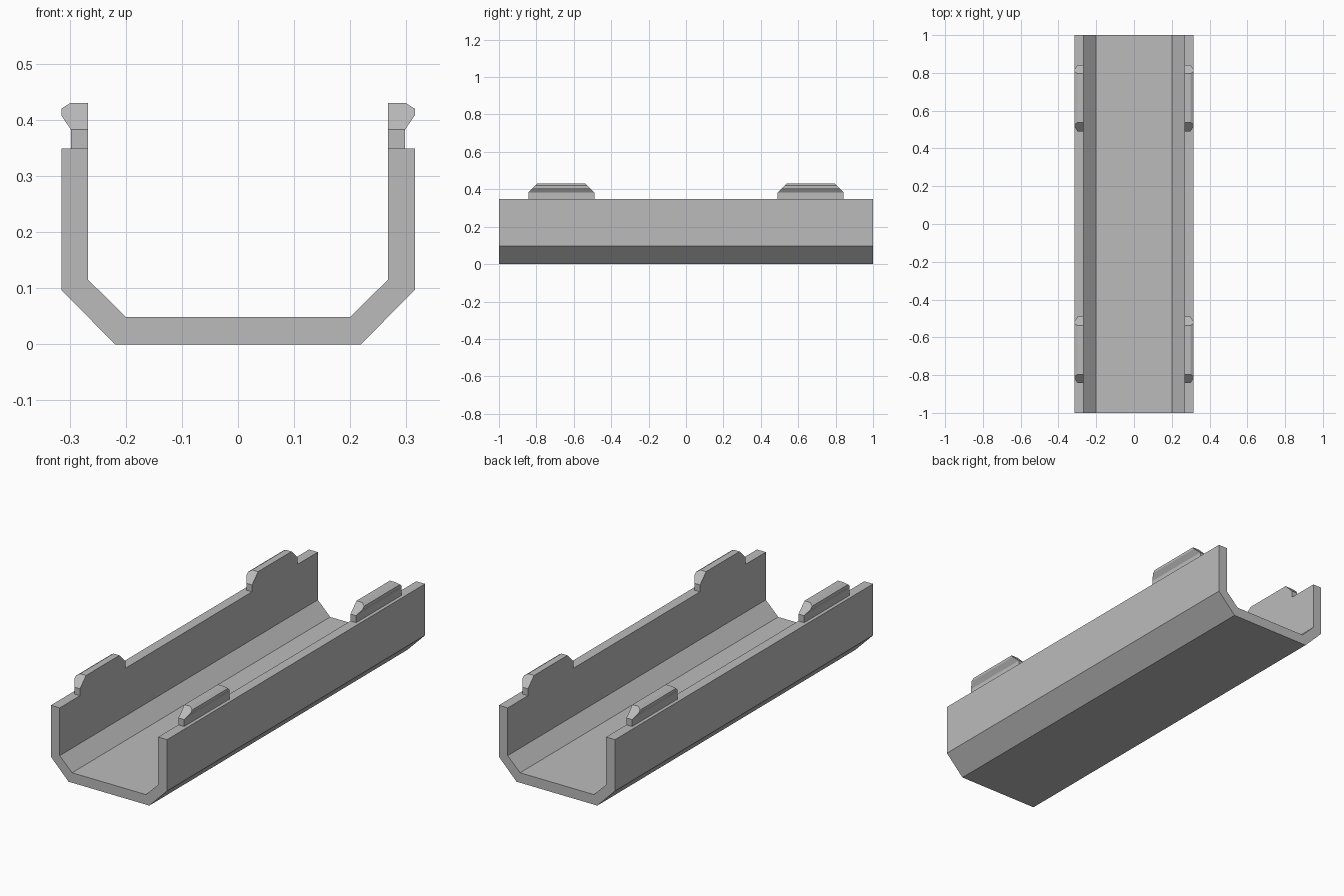
import bpy
import bmesh

cube = bpy.data.objects.get("Cube")
if cube:
    bpy.data.objects.remove(cube, do_unlink=True)

grey = bpy.data.materials.new("plain_grey")
grey.use_nodes = True
colour = (0.5, 0.5, 0.5, 1)
grey.diffuse_color = colour
grey.node_tree.nodes["Principled BSDF"].inputs["Base Color"].default_value = colour


def extrude_profile(name, profile, y0, y1, slope_from=None):
    """Extrude an (x, z) profile along y; ends lean inward at 45 degrees above slope_from."""
    bm = bmesh.new()

    def ring(y, sign):
        verts = []
        for x, z in profile:
            inset = max(0, z - slope_from) if slope_from is not None else 0
            verts.append(bm.verts.new((x, y + sign * inset, z)))
        return verts

    a, b = ring(y0, 1), ring(y1, -1)
    bm.faces.new(a)
    bm.faces.new(b[::-1])
    for i in range(len(a)):
        j = (i + 1) % len(a)
        bm.faces.new((a[i], b[i], b[j], a[j]))
    bmesh.ops.recalc_face_normals(bm, faces=bm.faces)
    mesh = bpy.data.meshes.new(name)
    bm.to_mesh(mesh)
    bm.free()
    mesh.materials.append(grey)
    obj = bpy.data.objects.new(name, mesh)
    bpy.context.collection.objects.link(obj)
    return obj


def mirrored(points):
    return points + [(-x, z) for x, z in reversed(points)]


# Open channel with chamfered lower corners
WALL_IN, WALL_OUT, RIM = 0.267, 0.315, 0.349
half = [(0.2, 0.049), (WALL_IN, 0.115), (WALL_IN, RIM),
        (WALL_OUT, RIM), (WALL_OUT, 0.097), (0.219, 0)]
extrude_profile("channel", mirrored(half), -1, 1)

# Snap clips: a thin stem with a hooked head, two on each wall
NECK = 0.383
stem = [(WALL_IN, RIM), (0.298, RIM), (0.298, NECK), (WALL_IN, NECK)]
head = [(WALL_IN, NECK), (0.298, NECK), (WALL_OUT, 0.408),
        (WALL_OUT, 0.42), (0.299, 0.43), (WALL_IN, 0.43)]
for side, sx in (("left", 1), ("right", -1)):
    for end, y0 in (("front", -0.843), ("back", 0.49)):
        for part, profile in (("stem", stem), ("head", head)):
            points = [(sx * x, z) for x, z in profile]
            extrude_profile(f"clip_{part}_{end}_{side}", points, y0, y0 + 0.353, NECK)
